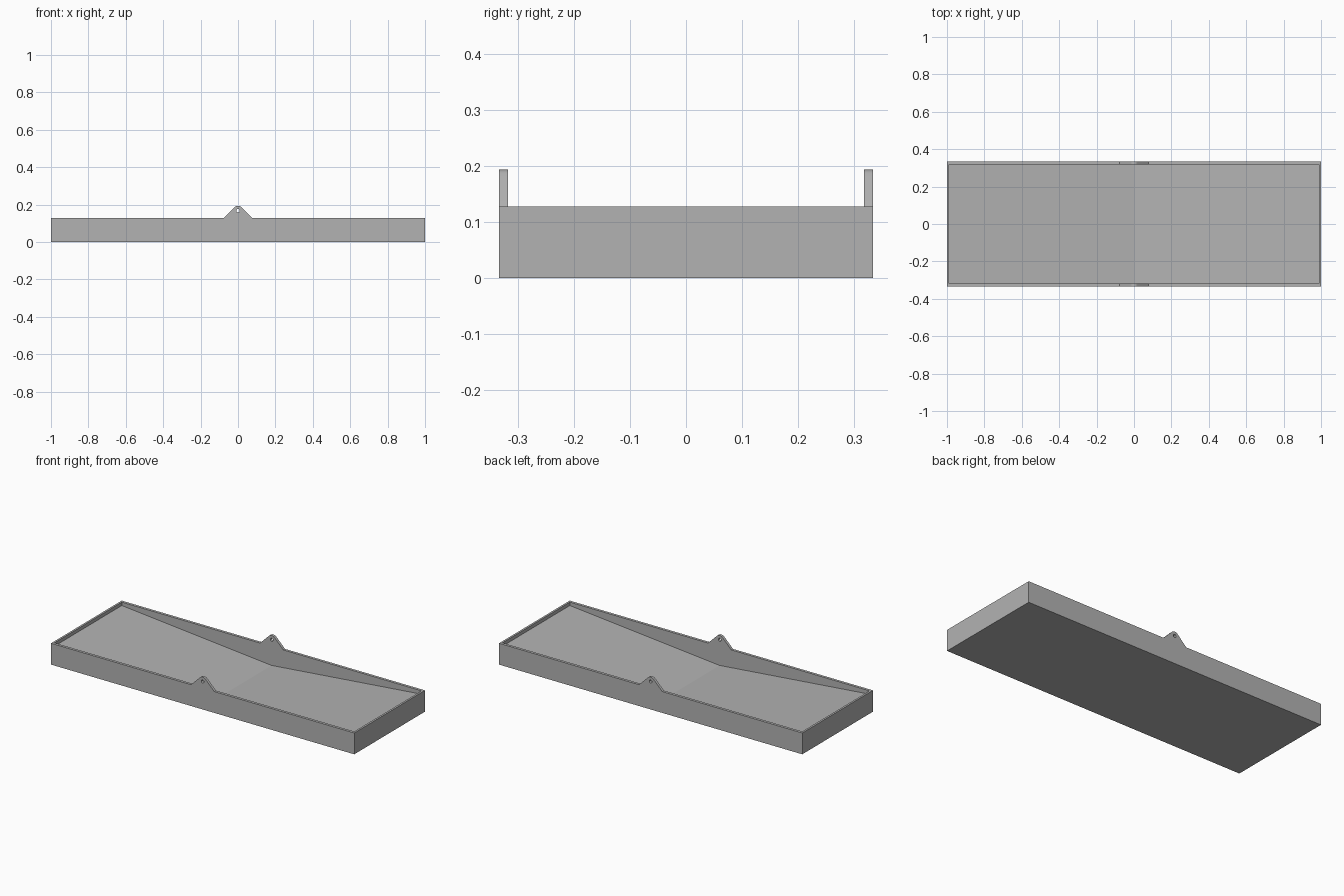
import bpy, bmesh
from math import cos, sin, pi

if "Cube" in bpy.data.objects:
    bpy.data.objects.remove(bpy.data.objects["Cube"])

LENGTH, WIDTH, RIM = 2.0, 0.666, 0.127
END_WALL, SIDE_WALL = 0.012, 0.016
EAR_RADIUS, EAR_Z, EAR_BASE = 0.026, 0.167, 0.077
HOLE_RADIUS = 0.009

grey = bpy.data.materials.new("plain grey")
grey.use_nodes = True
colour = (0.45, 0.45, 0.45, 1)
grey.diffuse_color = colour
grey.node_tree.nodes["Principled BSDF"].inputs["Base Color"].default_value = colour


def arc(radius, start, end, steps):
    """Points on an arc around the pivot centre."""
    angles = [start + (end - start) * i / steps for i in range(steps + 1)]
    return [(radius * cos(a), EAR_Z + radius * sin(a)) for a in angles]


def prism(name, profile, depth):
    """Extrude an x-z profile along y, centred on y = 0."""
    bm = bmesh.new()
    face = bm.faces.new([bm.verts.new((x, -depth / 2, z)) for x, z in profile])
    out = bmesh.ops.extrude_face_region(bm, geom=[face])
    moved = [v for v in out["geom"] if isinstance(v, bmesh.types.BMVert)]
    bmesh.ops.translate(bm, verts=moved, vec=(0, depth, 0))
    bmesh.ops.recalc_face_normals(bm, faces=bm.faces)
    mesh = bpy.data.meshes.new(name)
    bm.to_mesh(mesh)
    bm.free()
    mesh.materials.append(grey)
    obj = bpy.data.objects.new(name, mesh)
    bpy.context.collection.objects.link(obj)
    return obj


# Tray body with a rounded pivot ear in its side silhouette
half = LENGTH / 2
outline = [(-half, 0), (half, 0), (half, RIM), (EAR_BASE, RIM)]
outline += arc(EAR_RADIUS, pi / 4, 3 * pi / 4, 10)
outline += [(-EAR_BASE, RIM), (-half, RIM)]
tray = prism("tray", outline, WIDTH)

# Cavity with a floor sloping down to the middle
inner = half - END_WALL
cavity = prism("cavity_cutter",
               [(-inner, 0.107), (0, 0.014), (inner, 0.107), (inner, 0.3), (-inner, 0.3)],
               WIDTH - 2 * SIDE_WALL)

# Pivot holes through both ears
pivot = prism("pivot_cutter", arc(HOLE_RADIUS, 0, 2 * pi, 20)[:-1], 1)

# Cut the tray and discard the cutters
bpy.context.view_layer.objects.active = tray
for cutter in (cavity, pivot):
    cutter.hide_render = True
    mod = tray.modifiers.new("cut", "BOOLEAN")
    mod.operation = "DIFFERENCE"
    mod.solver = "EXACT"
    mod.object = cutter
    bpy.ops.object.modifier_apply(modifier=mod.name)
    bpy.data.objects.remove(cutter)

# Smooth only the rounded ears and holes
bpy.ops.object.select_all(action="DESELECT")
tray.select_set(True)
bpy.ops.object.shade_smooth_by_angle(angle=0.35)
for poly in tray.data.polygons:
    if abs(poly.normal.y) > 0.9 or poly.center.z < RIM:
        poly.use_smooth = False
